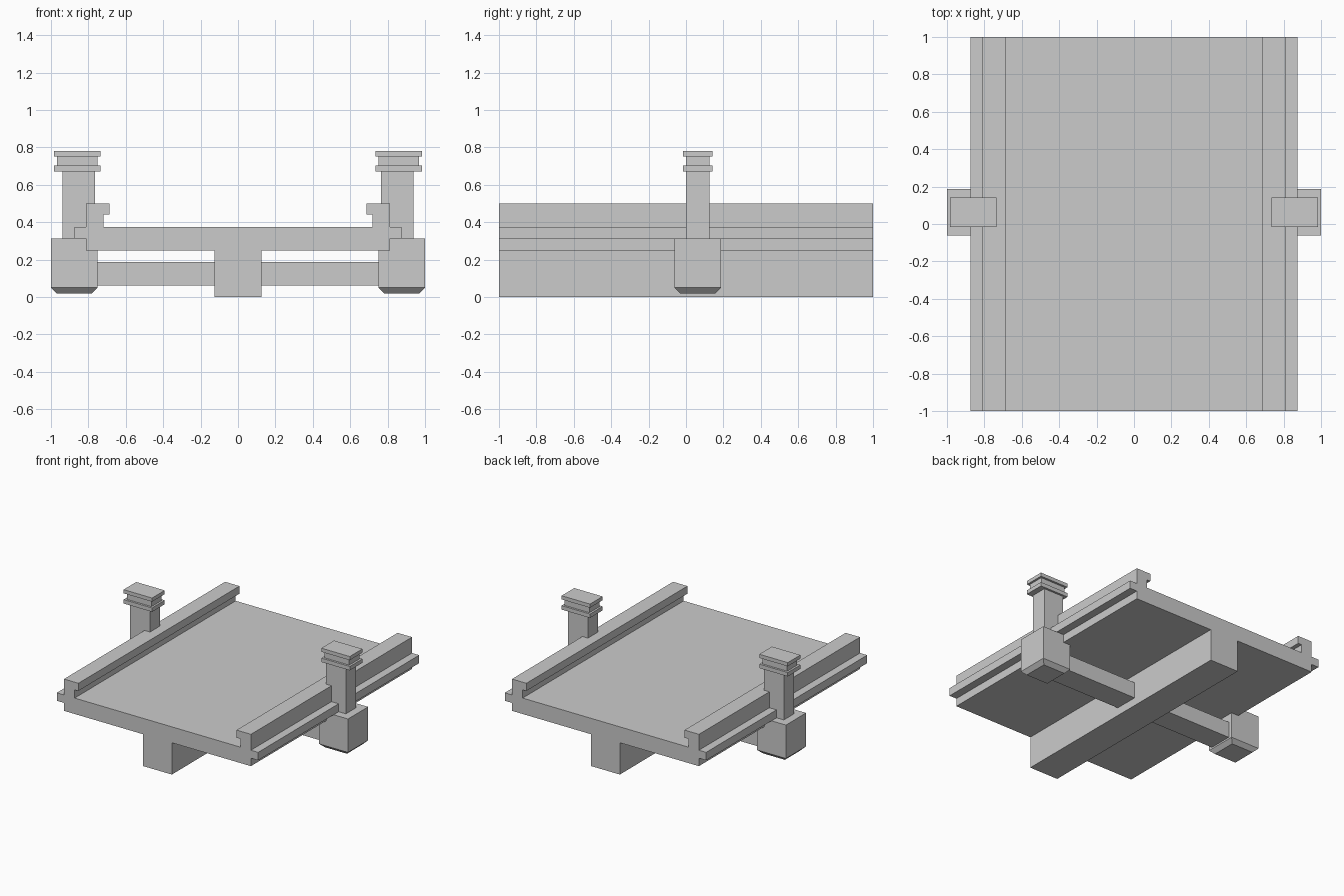
import bpy, bmesh

if "Cube" in bpy.data.objects:
    bpy.data.objects.remove(bpy.data.objects["Cube"])


def finish(name, bm, mirror=False):
    bmesh.ops.recalc_face_normals(bm, faces=bm.faces)
    mesh = bpy.data.meshes.new(name)
    bm.to_mesh(mesh)
    bm.free()
    obj = bpy.data.objects.new(name, mesh)
    bpy.context.collection.objects.link(obj)
    if mirror:
        obj.modifiers.new("both_sides", 'MIRROR')
    return obj


def box(name, x, y, z, mirror=False, taper=None):
    """Box from ranges; taper = (inset, height) slopes the underside in."""
    bm = bmesh.new()
    bmesh.ops.create_cube(bm, size=1)
    for v in bm.verts:
        v.co = [r[0] if c < 0 else r[1] for c, r in zip(v.co, (x, y, z))]
    if taper:
        inset, height = taper
        bottom = min(bm.faces, key=lambda f: f.calc_center_median().z)
        new = bmesh.ops.extrude_discrete_faces(bm, faces=[bottom])["faces"][0]
        mid = new.calc_center_median()
        for v in new.verts:
            v.co.x += inset if v.co.x < mid.x else -inset
            v.co.y += inset if v.co.y < mid.y else -inset
            v.co.z -= height
    return finish(name, bm, mirror)


def extrusion(name, profile, mirror=False):
    """Extrude an x-z profile along the full length in y."""
    bm = bmesh.new()
    face = bm.faces.new([bm.verts.new((x, -1, z)) for x, z in profile])
    ext = bmesh.ops.extrude_face_region(bm, geom=[face])["geom"]
    for v in ext:
        if isinstance(v, bmesh.types.BMVert):
            v.co.y = 1
    return finish(name, bm, mirror)


# Deck slab with stepped outer ledges
half = [(0.8125, 0.25), (0.8125, 0.3125), (0.875, 0.3125), (0.875, 0.375)]
extrusion("deck", half + [(-x, z) for x, z in reversed(half)])

# Parapets with inward lips
extrusion("parapet", [(0.72, 0.375), (0.8125, 0.375), (0.8125, 0.5),
                      (0.6875, 0.5), (0.6875, 0.44), (0.72, 0.44)], True)

# Central beam under the deck and its cross arms
box("center_beam", (-0.125, 0.125), (-1, 1), (0, 0.25))
box("cross_arm", (0.125, 0.75), (-0.031, 0.156), (0.0625, 0.1875), True)

# Lamp posts: block base, pillar and layered cap
box("post_base", (0.75, 1), (-0.0625, 0.1875), (0.05, 0.3125), True, (0.03, 0.03))
box("post_pillar", (0.765, 0.938), (0, 0.125), (0.3125, 0.672), True)
box("cap_neck", (0.752, 0.967), (0, 0.125), (0.703, 0.752), True)
for part, z in (("cap_lower", (0.672, 0.703)), ("cap_upper", (0.752, 0.781))):
    box(part, (0.736, 0.983), (-0.016, 0.141), z, True)
